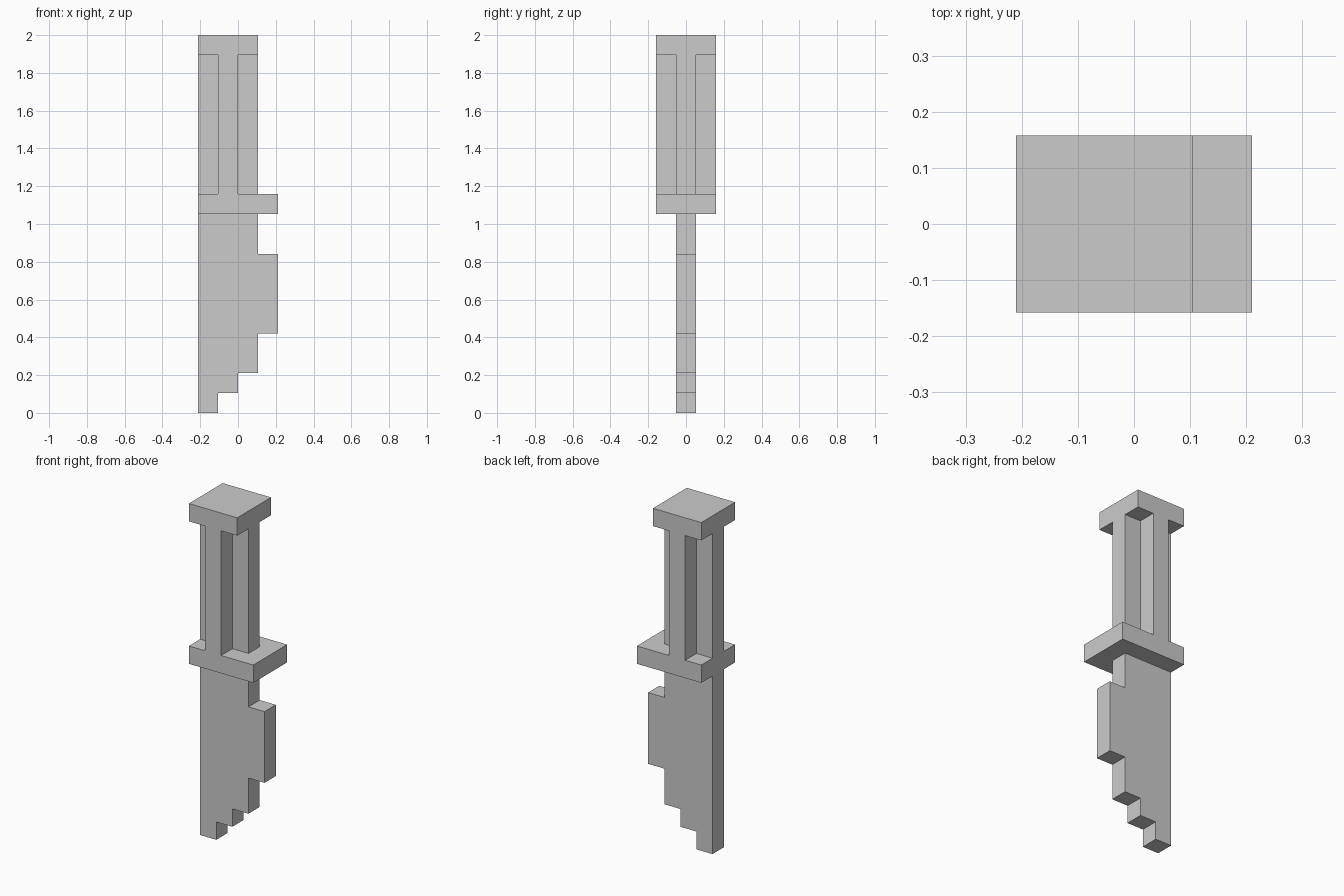
import bpy, bmesh
from mathutils import Vector

if "Cube" in bpy.data.objects:
    bpy.data.objects.remove(bpy.data.objects["Cube"])

U = 2 / 19  # one block of the 19-block-tall knife


def prism(name, profile, axis, start, end):
    """Extrude a closed profile (in blocks) along 'Y' or 'Z' from start to end."""
    bm = bmesh.new()
    if axis == 'Y':
        pts, push = [(a, start, b) for a, b in profile], Vector((0, end - start, 0))
    else:
        pts, push = [(a, b, start) for a, b in profile], Vector((0, 0, end - start))
    face = bm.faces.new([bm.verts.new(Vector(p) * U) for p in pts])
    ext = bmesh.ops.extrude_face_region(bm, geom=[face], use_keep_orig=True)
    verts = [g for g in ext['geom'] if isinstance(g, bmesh.types.BMVert)]
    bmesh.ops.translate(bm, verts=verts, vec=push * U)
    bmesh.ops.recalc_face_normals(bm, faces=bm.faces)
    mesh = bpy.data.meshes.new(name)
    bm.to_mesh(mesh)
    bm.free()
    obj = bpy.data.objects.new(name, mesh)
    bpy.context.collection.objects.link(obj)
    return obj


def rect(x0, x1, y0, y1):
    return [(x0, y0), (x1, y0), (x1, y1), (x0, y1)]


# Blade: straight back, stepped cutting edge
blade = [(-2, 0), (-1, 0), (-1, 1), (0, 1), (0, 2), (1, 2), (1, 4),
         (2, 4), (2, 8), (1, 8), (1, 10), (-2, 10)]
prism("blade", blade, 'Y', -0.5, 0.5)

# Guard plate
prism("guard", rect(-2, 2, -1.5, 1.5), 'Z', 10, 11)

# Grip: plus-shaped column
grip = [(-1, -1.5), (0, -1.5), (0, -0.5), (1, -0.5), (1, 0.5), (0, 0.5),
        (0, 1.5), (-1, 1.5), (-1, 0.5), (-2, 0.5), (-2, -0.5), (-1, -0.5)]
prism("grip", grip, 'Z', 11, 18)

# Pommel cap
prism("pommel", rect(-2, 1, -1.5, 1.5), 'Z', 18, 19)
